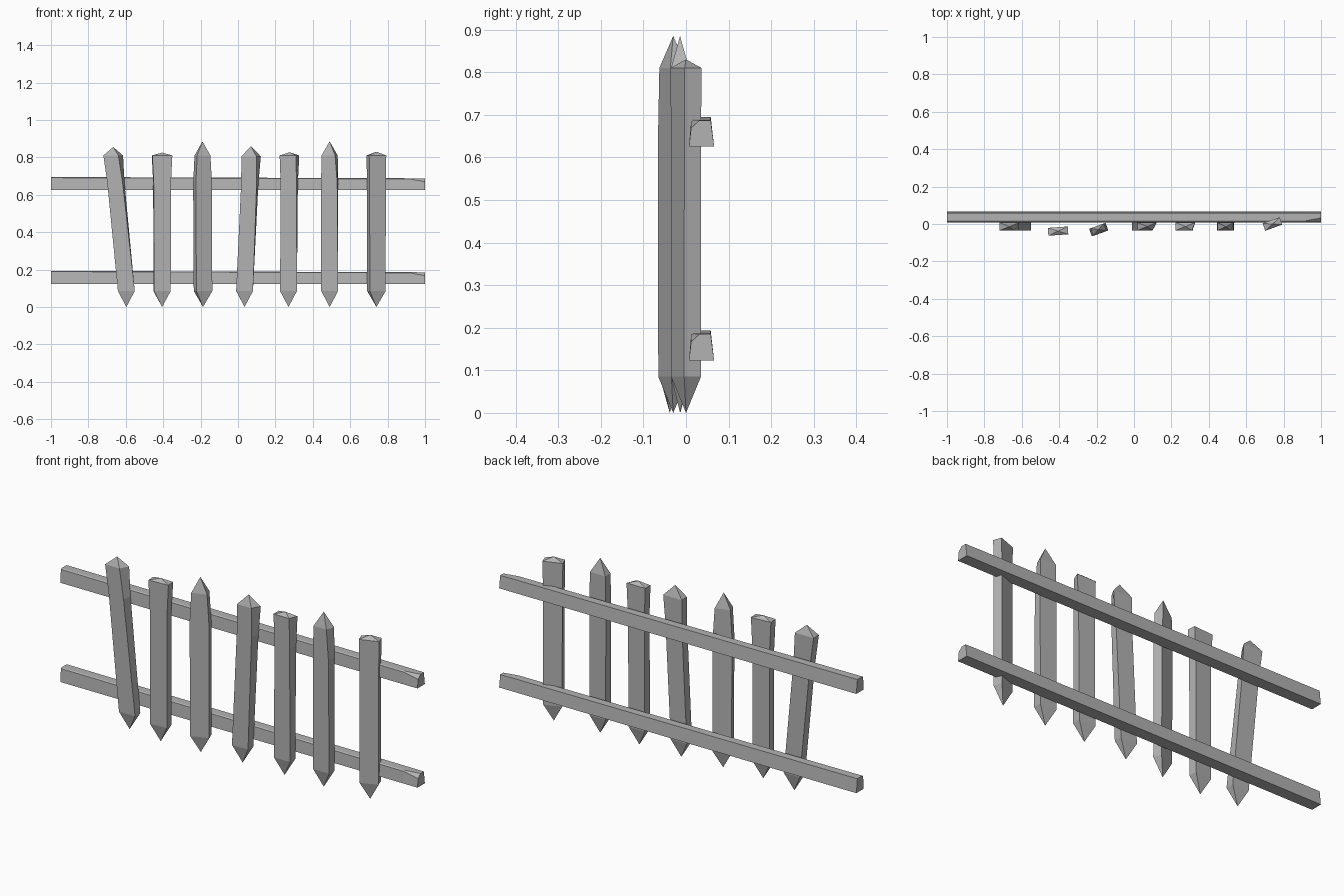
import bpy, bmesh
from math import radians
from mathutils import Vector, Matrix

if "Cube" in bpy.data.objects:
    bpy.data.objects.remove(bpy.data.objects["Cube"], do_unlink=True)

# Single weathered grey for the whole fence
grey = bpy.data.materials.new("weathered_grey")
grey.use_nodes = True
colour = (0.45, 0.45, 0.45, 1)
grey.diffuse_color = colour
grey.node_tree.nodes["Principled BSDF"].inputs["Base Color"].default_value = colour


def loft(name, rings, start=None, end=None):
    """Bridge rings of points; close each end with an apex or a flat cap."""
    bm = bmesh.new()
    loops = [[bm.verts.new(p) for p in ring] for ring in rings]
    n = len(loops[0])
    for a, b in zip(loops, loops[1:]):
        for i in range(n):
            j = (i + 1) % n
            bm.faces.new((a[i], a[j], b[j], b[i]))
    for loop, apex in ((loops[0], start), (loops[-1], end)):
        if apex is None:
            bm.faces.new(loop)
        else:
            tip = bm.verts.new(apex)
            for i in range(n):
                bm.faces.new((loop[i], loop[(i + 1) % n], tip))
    bmesh.ops.recalc_face_normals(bm, faces=bm.faces)
    mesh = bpy.data.meshes.new(name)
    bm.to_mesh(mesh)
    bm.free()
    mesh.materials.append(grey)
    obj = bpy.data.objects.new(name, mesh)
    bpy.context.collection.objects.link(obj)


def picket(name, foot_x, head_x, y, yaw, head_w, shoulder, tip, flare):
    """Hand-hewn stake: pointed foot, slight waist, own head width and flare at the back."""
    turn = Matrix.Rotation(radians(yaw), 3, 'Z')
    rings = []
    for z, width, back in ((0.085, 0.09, 0), (0.66, 0.092, flare * 0.4), (shoulder, head_w, flare)):
        x = foot_x + (head_x - foot_x) * (z - 0.085) / (shoulder - 0.085)
        w, d = width / 2, 0.021
        corners = ((-w, -d), (w - back, -d), (w, d), (-w, d))
        rings.append([turn @ Vector((cx, cy, 0)) + Vector((x, y, z)) for cx, cy in corners])
    loft(name, rings, (foot_x, y, 0), (head_x, y, tip))


# Pickets: foot x, head x, y, yaw, head width, shoulder height, tip height, back flare
pickets = [
    (-0.597, -0.667, -0.014, 0, 0.105, 0.81, 0.855, 0.025),
    (-0.406, -0.406, -0.038, 4, 0.107, 0.81, 0.825, 0),
    (-0.187, -0.190, -0.030, 20, 0.075, 0.81, 0.885, 0),
    (0.035, 0.070, -0.013, 0, 0.104, 0.805, 0.86, 0.024),
    (0.270, 0.275, -0.013, 0, 0.105, 0.81, 0.827, 0.018),
    (0.490, 0.490, -0.014, 0, 0.086, 0.81, 0.885, 0.014),
    (0.740, 0.740, 0.000, 20, 0.097, 0.81, 0.83, 0),
]
for number, values in enumerate(pickets, 1):
    picket(f"picket_{number}", *values)

# Rails: tapered section with a chipped front corner at the left end
for name, z in (("lower_rail", 0.123), ("upper_rail", 0.625)):
    rings = []
    for x, height, chip in ((-1, 0.07, 0.004), (0.92, 0.063, 0.004), (1, 0.062, 0.018)):
        section = ((0.007, 0), (0.066, 0), (0.058, height),
                   (0.014 + chip, height), (0.012, height - chip))
        rings.append([(x, py, z + pz) for py, pz in section])
    loft(name, rings)
